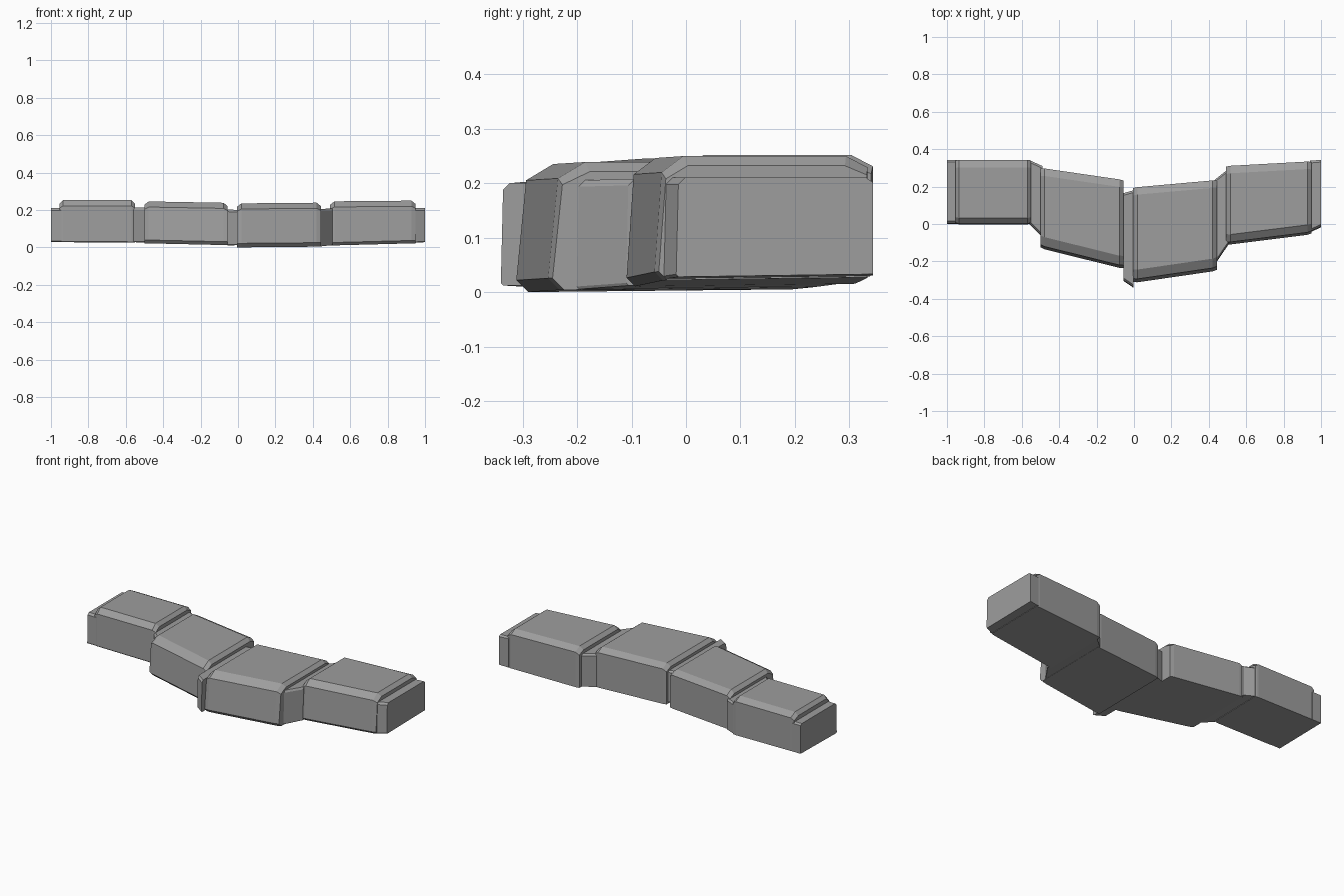
import bpy, bmesh

if "Cube" in bpy.data.objects:
    bpy.data.objects.remove(bpy.data.objects["Cube"])

stone_grey = bpy.data.materials.new("stone_grey")
stone_grey.diffuse_color = (0.34, 0.34, 0.34, 1)
stone_grey.use_nodes = True
stone_grey.node_tree.nodes["Principled BSDF"].inputs["Base Color"].default_value = stone_grey.diffuse_color


def loft(name, sections):
    """Skin a list of (x, [(y, z), ...]) cross-sections and cap both ends."""
    bm = bmesh.new()
    rings = [[bm.verts.new((x, y, z)) for y, z in pts] for x, pts in sections]
    n = len(rings[0])
    for a, b in zip(rings, rings[1:]):
        for i in range(n):
            j = (i + 1) % n
            bm.faces.new((a[i], a[j], b[j], b[i]))
    bm.faces.new(rings[0])
    bm.faces.new(rings[-1][::-1])
    bmesh.ops.recalc_face_normals(bm, faces=bm.faces[:])
    mesh = bpy.data.meshes.new(name)
    bm.to_mesh(mesh)
    bm.free()
    mesh.materials.append(stone_grey)
    bpy.context.collection.objects.link(bpy.data.objects.new(name, mesh))


def profile(front, back, bottom, top, lean, cf, cb, drop):
    """Chamfered cross-section: lean of front wall, front/back chamfer width, drop."""
    low = lean * 1.2   # straight walls get almost no lower chamfer
    return [(front + low, bottom), (front, bottom + low),
            (front + lean, top - drop), (front + lean + cf, top),
            (back - cb, top), (back, top - drop * 0.7), (back, bottom + 0.005)]


def stone(name, x0, x1, start, end, lean, cf):
    """Block whose ends are chamfered; start/end = (front, back, bottom, top)."""
    def at(t):
        return [a + (b - a) * t for a, b in zip(start, end)]
    w = x1 - x0
    sections = []
    for t, shrink in ((0, 1), (0.05, 0), (0.95, 0), (1, 1)):
        f, b, lo, hi = at(t)
        sections.append((x0 + w * t, profile(
            f + 0.005 * shrink, b - 0.003 * shrink, lo, hi - 0.018 * shrink,
            lean, cf, 0.04, 0.03 - 0.006 * shrink)))
    loft(name, sections)


def joint(name, x0, x1, start, end):
    """Recessed filler between stones."""
    loft(name, [(x, profile(*s, 0.004, 0.012, 0.012, 0.012))
                for x, s in ((x0, start), (x1, end))])


# Four border stones
stone("stone_left_outer", -0.955, -0.55, (-0.002, 0.343, 0.028, 0.252), (-0.002, 0.343, 0.025, 0.252), 0.004, 0.03)
stone("stone_left_inner", -0.50, -0.055, (-0.13, 0.30, 0.022, 0.246), (-0.24, 0.235, 0.012, 0.238), 0.015, 0.05)
stone("stone_right_inner", -0.005, 0.443, (-0.315, 0.195, 0.0, 0.235), (-0.25, 0.235, 0.004, 0.239), 0.018, 0.05)
stone("stone_right_outer", 0.493, 0.95, (-0.112, 0.31, 0.01, 0.246), (-0.055, 0.335, 0.022, 0.25), 0.013, 0.04)

# Recessed joints and end strips
joint("end_strip_left", -1.0, -0.94, (0.0, 0.343, 0.028, 0.21), (0.0, 0.343, 0.028, 0.21))
joint("joint_left", -0.56, -0.49, (0.0, 0.342, 0.028, 0.212), (-0.07, 0.31, 0.025, 0.212))
joint("joint_middle", -0.056, -0.004, (-0.305, 0.165, 0.01, 0.203), (-0.34, 0.18, 0.012, 0.20))
joint("joint_right", 0.43, 0.505, (-0.22, 0.235, 0.004, 0.205), (-0.11, 0.295, 0.012, 0.208))
joint("end_strip_right", 0.94, 1.0, (-0.045, 0.338, 0.024, 0.21), (-0.018, 0.343, 0.028, 0.21))
